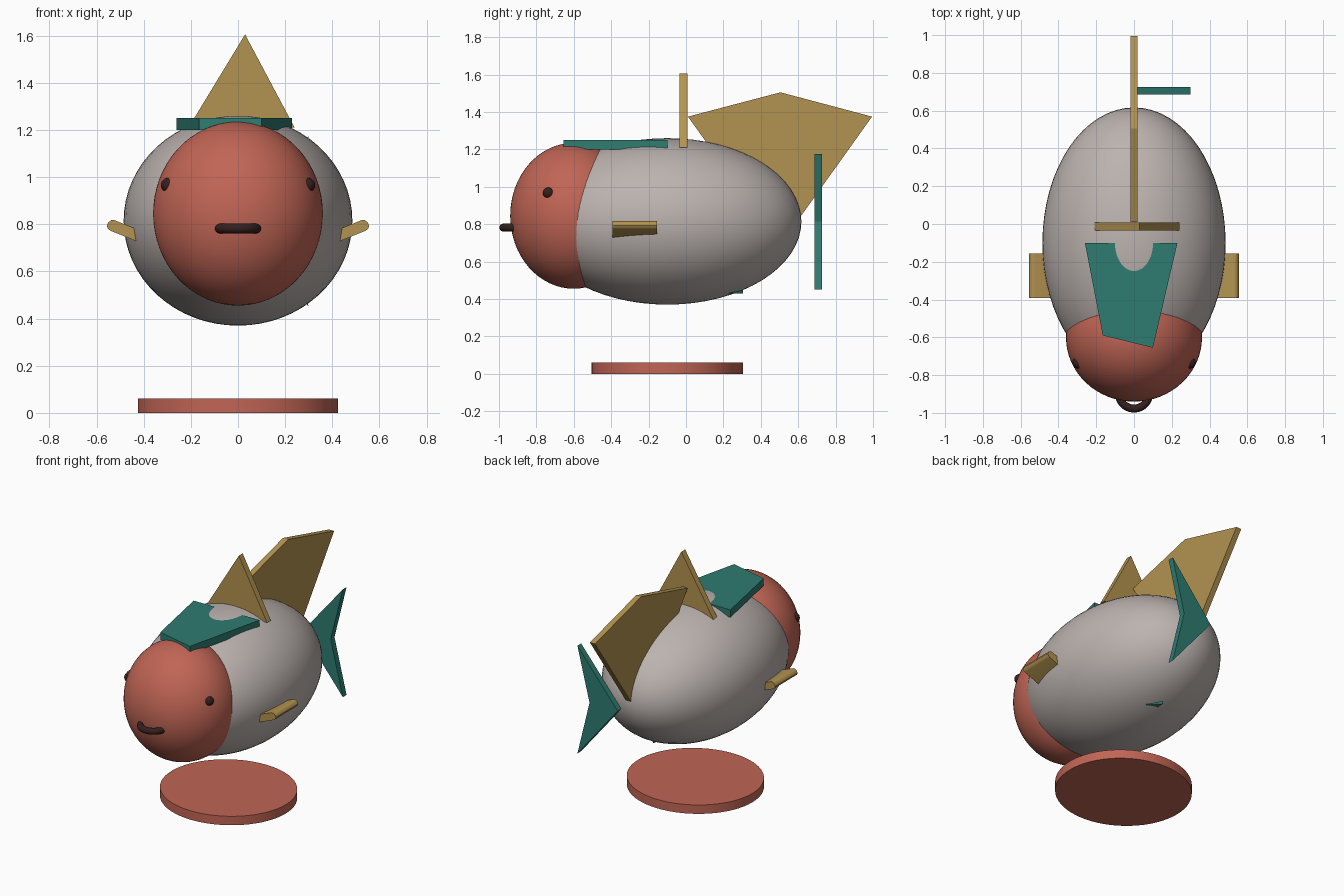
import bpy
import bmesh
import math

if "Cube" in bpy.data.objects:
    bpy.data.objects.remove(bpy.data.objects["Cube"])


def material(name, rgb):
    m = bpy.data.materials.new(name)
    m.diffuse_color = (*rgb, 1.0)
    m.use_nodes = True
    m.node_tree.nodes["Principled BSDF"].inputs["Base Color"].default_value = m.diffuse_color
    return m


GREY = material("warm_grey", (0.50, 0.45, 0.43))
RED = material("brick_red", (0.53, 0.13, 0.09))
GOLD = material("ochre", (0.45, 0.29, 0.08))
TEAL = material("teal", (0.027, 0.20, 0.165))
DARK = material("dark_brown", (0.035, 0.014, 0.013))


def finish(name, mat, angle=None):
    """Name the active object, colour it and optionally smooth it."""
    ob = bpy.context.object
    ob.name = name
    ob.data.materials.append(mat)
    bpy.ops.object.transform_apply(location=False, rotation=True, scale=True)
    if angle:
        bpy.ops.object.shade_smooth_by_angle(angle=math.radians(angle))
    return ob


def ellipsoid(name, centre, radii, mat, segments=64):
    bpy.ops.mesh.primitive_uv_sphere_add(segments=segments, ring_count=segments // 2,
                                         location=centre)
    bpy.context.object.scale = radii
    return finish(name, mat, 60)


def plate(name, outline, axis, low, high, mat, angle=None):
    """Extrude a 2D outline along an axis between two heights."""
    place = {"x": lambda a, b, c: (c, a, b),
             "y": lambda a, b, c: (a, c, b),
             "z": lambda a, b, c: (a, b, c)}[axis]
    bm = bmesh.new()
    rows = [[bm.verts.new(place(a, b, c)) for a, b in outline] for c in (low, high)]
    n = len(outline)
    bm.faces.new(rows[0])
    bm.faces.new(rows[1])
    for i in range(n):
        j = (i + 1) % n
        bm.faces.new((rows[0][i], rows[0][j], rows[1][j], rows[1][i]))
    bmesh.ops.recalc_face_normals(bm, faces=bm.faces)
    me = bpy.data.meshes.new(name)
    bm.to_mesh(me)
    bm.free()
    ob = bpy.data.objects.new(name, me)
    bpy.context.collection.objects.link(ob)
    bpy.ops.object.select_all(action="DESELECT")
    bpy.context.view_layer.objects.active = ob
    ob.select_set(True)
    return finish(name, mat, angle)


# Body and head
ellipsoid("body", (0, -0.10, 0.815), (0.485, 0.717, 0.445), GREY)
ellipsoid("head", (0, -0.60, 0.845), (0.36, 0.34, 0.39), RED)

# Eyes
for side, label in ((1, "right"), (-1, "left")):
    ellipsoid(label + "_eye", (side * 0.296, -0.734, 0.966), (0.031,) * 3, DARK, 24)

# Mouth: ring half sunk into the head
bpy.ops.mesh.primitive_torus_add(location=(0, -0.897, 0.782), major_radius=0.08,
                                 minor_radius=0.021, major_segments=48, minor_segments=16)
finish("mouth", DARK, 60)

# Oval base
bpy.ops.mesh.primitive_cylinder_add(vertices=64, radius=1, depth=1, location=(0, -0.10, 0.03))
bpy.context.object.scale = (0.425, 0.405, 0.06)
finish("base", RED, 30)

# Plate over the neck; the body pokes through its rear edge
plate("neck_plate", [(-0.26, -0.10), (0.23, -0.10), (0.10, -0.655), (-0.165, -0.59)],
      "z", 1.20, 1.25, TEAL)

# Crosswise triangular crest
plate("crest", [(-0.21, 1.21), (0.24, 1.21), (0.03, 1.605)], "y", -0.034, 0.007, GOLD)

# Kite-shaped back fin
plate("back_fin", [(0.01, 1.375), (0.505, 1.505), (0.995, 1.375), (0.505, 0.69)],
      "x", -0.019, 0.019, GOLD)

# Notched tail fin
plate("tail_fin", [(0.0, 0.815), (0.30, 1.175), (0.21, 0.815), (0.30, 0.45)],
      "y", 0.686, 0.726, TEAL)

# Small belly fin, mostly inside the body
plate("belly_fin", [(0.03, 0.305), (0.10, 0.235), (0.0, 0.10)], "z", 0.43, 0.47, TEAL)

# Side fins with rounded outer ends
profile = [(0.35, 0.695), (0.540, 0.772), (0.552, 0.781), (0.556, 0.794),
           (0.550, 0.808), (0.538, 0.817), (0.524, 0.817), (0.33, 0.740)]
for side, label in ((1, "right"), (-1, "left")):
    plate(label + "_side_fin", [(side * x, z) for x, z in profile],
          "y", -0.392, -0.155, GOLD, 40)
